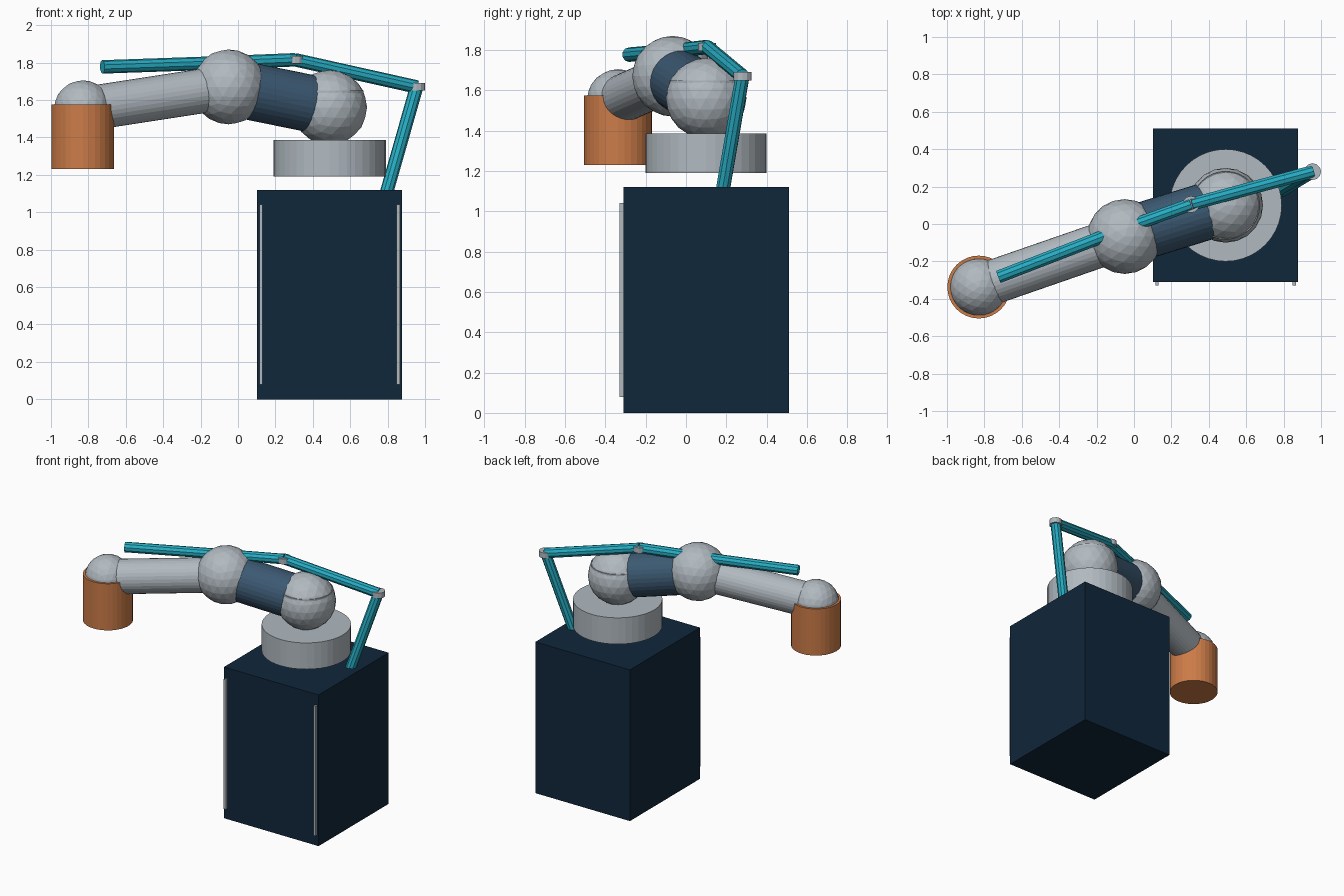
import bpy
from mathutils import Vector

cube = bpy.data.objects.get("Cube")
if cube:
    bpy.data.objects.remove(cube, do_unlink=True)


def material(name, rgb):
    m = bpy.data.materials.new(name)
    m.use_nodes = True
    m.diffuse_color = (*rgb, 1)
    m.node_tree.nodes["Principled BSDF"].inputs["Base Color"].default_value = (*rgb, 1)
    return m


NAVY = material("dark navy", (0.005, 0.02, 0.043))
GREY = material("light grey", (0.44, 0.49, 0.53))
SLATE = material("slate blue", (0.045, 0.1, 0.17))
ORANGE = material("copper orange", (0.6, 0.2, 0.065))
TEAL = material("teal", (0.02, 0.42, 0.55))


def finish(name, mat):
    ob = bpy.context.object
    ob.name = name
    ob.data.materials.append(mat)
    return ob


def box(name, centre, size, mat):
    bpy.ops.mesh.primitive_cube_add(size=1, location=centre)
    ob = finish(name, mat)
    ob.scale = size


def ball(name, centre, radius, mat):
    bpy.ops.mesh.primitive_ico_sphere_add(subdivisions=3, radius=radius, location=centre)
    finish(name, mat)


def rod(name, start, end, radius, mat, sides=32):
    """Cylinder running between two points."""
    a, b = Vector(start), Vector(end)
    bpy.ops.mesh.primitive_cylinder_add(vertices=sides, radius=radius,
                                        depth=(b - a).length, location=(a + b) / 2)
    ob = finish(name, mat)
    ob.rotation_euler = (b - a).to_track_quat('Z', 'Y').to_euler()


def disc(name, x, y, low, high, radius, mat, sides=32):
    rod(name, (x, y, low), (x, y, high), radius, mat, sides)


BX, BY = 0.49, 0.10
SHOULDER = (BX, BY, 1.56)
ELBOW = (-0.05, -0.067, 1.67)
WRIST = (-0.83, -0.337, 1.55)

# Cabinet with two front trim strips
box("cabinet", (BX, BY, 0.56), (0.775, 0.82, 1.12), NAVY)
for side, label in ((-1, "right"), (1, "left")):
    box(label + "_trim_strip", (BX + side * 0.367, -0.32, 0.56), (0.018, 0.02, 0.96), GREY)

# Turntable and shoulder
disc("turntable", BX, BY, 1.19, 1.385, 0.30, GREY, 40)
ball("shoulder_joint", SHOULDER, 0.2, GREY)
disc("shoulder_collar", BX, BY, 1.57, 1.65, 0.182, GREY)

# Arm segments
rod("upper_arm", SHOULDER, ELBOW, 0.153, SLATE)
ball("elbow_joint", ELBOW, 0.2, GREY)
rod("forearm", ELBOW, WRIST, 0.119, GREY)

# Wrist and tool head
ball("wrist_joint", WRIST, 0.155, GREY)
disc("tool_head", WRIST[0], WRIST[1], 1.23, 1.575, 0.168, ORANGE)

# Hose running from the cabinet along the arm, with clamps at the bends
hose = [(0.79, 0.18, 1.09), (0.955, 0.28, 1.67), (0.305, 0.105, 1.815),
        (-0.06, -0.026, 1.80), (-0.725, -0.283, 1.777)]
for i, (a, b) in enumerate(zip(hose, hose[1:])):
    rod(f"hose_section_{i + 1}", a, b, 0.036, TEAL, 10)
for i, (x, y, z) in enumerate(hose[1:3]):
    disc(f"hose_clamp_{i + 1}", x, y, z - 0.02, z + 0.02, 0.045, GREY, 12)
